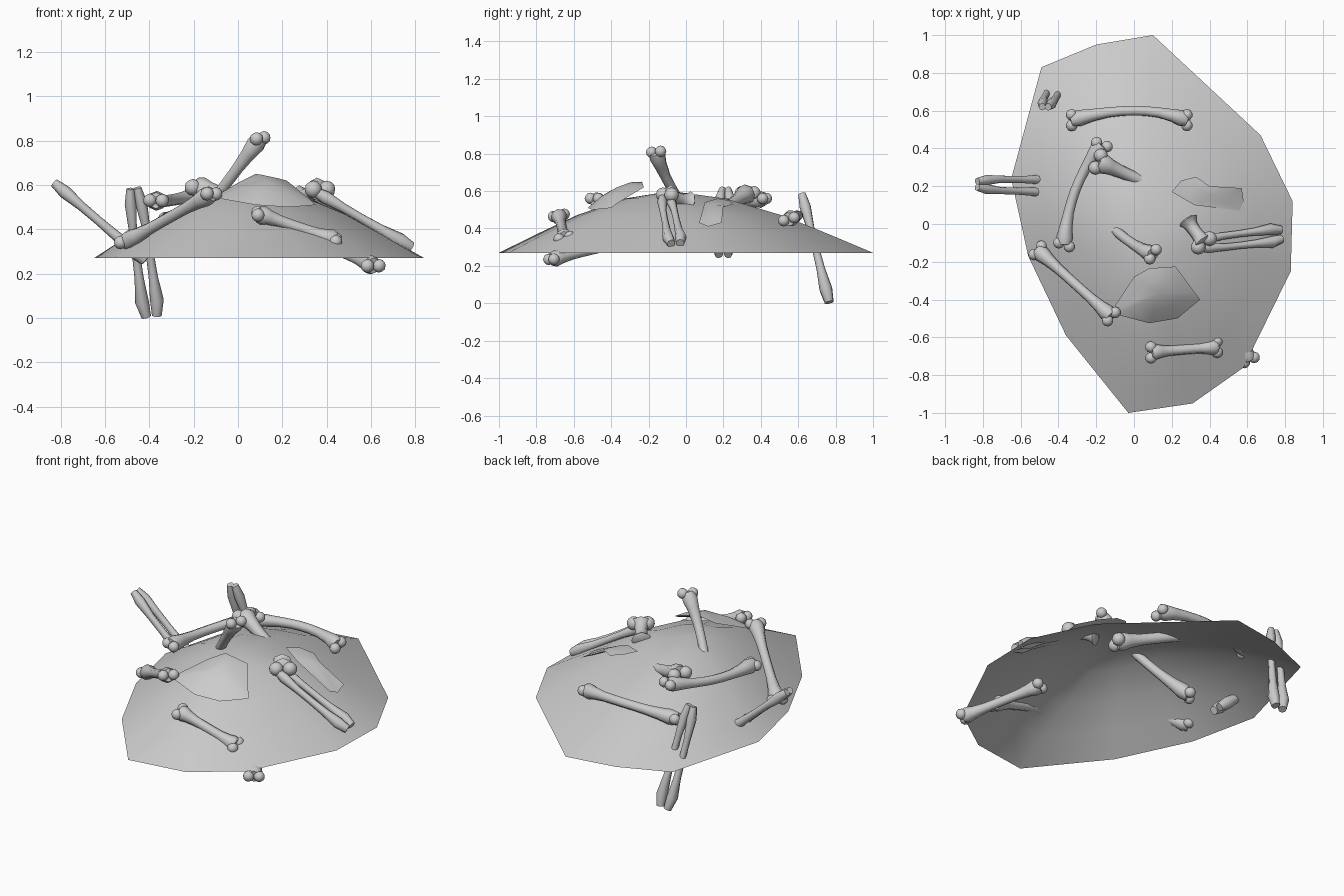
import bpy, bmesh, math
from mathutils import Vector as V

if "Cube" in bpy.data.objects:
    bpy.data.objects.remove(bpy.data.objects["Cube"])


def finish(bm, name, angle=60):
    bmesh.ops.recalc_face_normals(bm, faces=bm.faces)
    me = bpy.data.meshes.new(name)
    bm.to_mesh(me)
    bm.free()
    ob = bpy.data.objects.new(name, me)
    bpy.context.collection.objects.link(ob)
    bpy.ops.object.select_all(action='DESELECT')
    ob.select_set(True)
    bpy.context.view_layer.objects.active = ob
    bpy.ops.object.shade_smooth_by_angle(angle=math.radians(angle))
    return ob


def path(a, m, b, t):
    # quadratic curve passing through m at t = 0.5
    c = 2 * m - (a + b) / 2
    return a * (1 - t) ** 2 + c * 2 * t * (1 - t) + b * t * t


def tube(bm, pts, radii, side, flat=1.0, n=8):
    rings = []
    for i, (p, r) in enumerate(zip(pts, radii)):
        d = (pts[min(i + 1, len(pts) - 1)] - pts[max(i - 1, 0)]).normalized()
        u = (side - d * side.dot(d)).normalized()
        w = d.cross(u)
        rings.append([bm.verts.new(p + u * r * math.cos(k * math.tau / n)
                      + w * r * flat * math.sin(k * math.tau / n)) for k in range(n)])
    for r, s in zip(rings, rings[1:]):
        for k in range(n):
            bm.faces.new((r[k], r[(k + 1) % n], s[(k + 1) % n], s[k]))
    bm.faces.new(rings[0])
    bm.faces.new(rings[-1])


def knob(bm, p, r):
    g = bmesh.ops.create_icosphere(bm, subdivisions=2, radius=r)
    bmesh.ops.translate(bm, verts=g['verts'], vec=p)


def long_bone(name, a, b, mid=None, side=(0, 0, 1), r=0.028, ends=(1, 1)):
    a, b = V(a), V(b)
    m = V(mid) if mid else (a + b) / 2
    d = (b - a).normalized()
    side = V(side)
    u = (side - d * side.dot(d)).normalized()
    bm = bmesh.new()
    ts = [0, 0.06, 0.15, 0.28, 0.4, 0.5, 0.6, 0.72, 0.85, 0.94, 1]
    prof = [1.3, 1.6, 1.25, 1, 0.95, 0.95, 0.95, 1, 1.25, 1.6, 1.3]
    tube(bm, [path(a, m, b, t) for t in ts], [r * k for k in prof], u)
    # paired knuckles on each end
    for p, on in ((a, ends[0]), (b, ends[1])):
        if on:
            for s in (-1, 1):
                knob(bm, p + u * s * r * 1.05, r * 1.1)
    finish(bm, name)


def forearm(name, a, b, side):
    a, b, side = V(a), V(b), V(side)
    d = b - a
    u = (side - d * side.dot(d) / d.length_squared).normalized()
    bm = bmesh.new()
    ts = [0, 0.12, 0.3, 0.5, 0.7, 0.88, 1]
    for s in (-1, 1):
        off = [0.016, 0.024, 0.03, 0.031, 0.032, 0.034, 0.024]
        rad = [0.018, 0.027, 0.019, 0.018, 0.021, 0.031, 0.022]
        tube(bm, [a + d * t + u * s * o for t, o in zip(ts, off)], rad, u, 1.1)
    finish(bm, name)


def shell(name, outline, height, depth, centre):
    # curved bone plate: rim, raised inner ring, centre and underside
    bm = bmesh.new()
    c = V(centre)
    n = len(outline)
    rim = [bm.verts.new(V(p)) for p in outline]
    for h in (height, -depth):
        inner = [bm.verts.new(c.lerp(V(p), 0.55) + V((0, 0, h * 0.75))) for p in outline]
        top = bm.verts.new(c + V((0, 0, h)))
        for k in range(n):
            j = (k + 1) % n
            bm.faces.new((rim[k], rim[j], inner[j], inner[k]))
            bm.faces.new((inner[k], inner[j], top))
    finish(bm, name, 40)


# open-bottomed earth mound
outline = [(0.10, 1.0), (-0.20, 0.95), (-0.49, 0.83), (-0.65, 0.24), (-0.56, -0.17), (-0.36, -0.59),
           (-0.03, -1.0), (0.31, -0.95), (0.58, -0.76), (0.83, -0.25), (0.84, 0.12), (0.67, 0.47)]
bm = bmesh.new()
c = V((0.05, -0.08, 0))
rings = []
for s, z in ((1, 0.27), (0.78, 0.37), (0.55, 0.47), (0.27, 0.56)):
    rings.append([bm.verts.new(c.lerp(V((x, y, 0)), s) + V((0, 0, z))) for x, y in outline])
for r, q in zip(rings, rings[1:]):
    for k in range(12):
        bm.faces.new((r[k], r[(k + 1) % 12], q[(k + 1) % 12], q[k]))
top = bm.verts.new(c + V((0, 0, 0.6)))
for k in range(12):
    bm.faces.new((rings[-1][k], rings[-1][(k + 1) % 12], top))
finish(bm, "mound")

# long bones strewn over and through the mound
long_bone("back_rib_bone", (-0.33, 0.55, 0.44), (0.28, 0.55, 0.45), (0, 0.60, 0.47), (0, 1, 0.3))
long_bone("left_thigh_bone", (-0.17, 0.42, 0.56), (-0.37, -0.11, 0.53), (-0.31, 0.18, 0.53), (1, 0, 0))
long_bone("left_front_bone", (-0.51, -0.14, 0.34), (-0.12, -0.49, 0.56), None, (0.7, 0.7, 0))
long_bone("upright_bone", (0.10, -0.16, 0.81), (-0.27, 0.15, 0.31), (-0.08, -0.05, 0.57), (0.4, 0.7, 0))
long_bone("top_bone", (-0.19, 0.33, 0.59), (0.24, 0.14, 0.46), None, (0.4, 0.9, 0), 0.034)
long_bone("front_bone", (0.09, -0.68, 0.47), (0.44, -0.65, 0.35), None, (0, 1, 0.2))
long_bone("buried_right_bone", (0.61, -0.72, 0.235), (0.40, -0.32, 0.33), None, (0.9, 0.4, 0))
long_bone("right_elbow_bone", (0.37, -0.10, 0.58), (0.28, 0.02, 0.54), None, (0.7, 0.5, 0), 0.036, (1, 0))

# paired forearm bones
forearm("back_forearm", (-0.47, 0.62, 0.585), (-0.39, 0.765, 0.007), (1, 0, 0))
forearm("left_forearm", (-0.83, 0.21, 0.61), (-0.42, 0.20, 0.26), (0, 1, 0))
forearm("right_forearm", (0.34, -0.11, 0.575), (0.78, -0.055, 0.32), (0, 1, 0))

# skull cap and shoulder blade fragments
shell("skull_fragment",
      [(-0.10, -0.43, 0.55), (0.0, -0.28, 0.61), (0.08, -0.235, 0.65), (0.22, -0.225, 0.62),
       (0.32, -0.36, 0.54), (0.35, -0.40, 0.51), (0.23, -0.50, 0.50), (0.08, -0.525, 0.51), (-0.09, -0.48, 0.54)],
      0.035, 0.0, (0.13, -0.37, 0.585))
shell("shoulder_blade",
      [(0.20, 0.17, 0.56), (0.25, 0.23, 0.55), (0.33, 0.25, 0.53), (0.40, 0.20, 0.52), (0.57, 0.19, 0.43),
       (0.58, 0.12, 0.41), (0.56, 0.07, 0.43), (0.32, 0.10, 0.54)],
      0.012, 0.008, (0.40, 0.155, 0.51))
